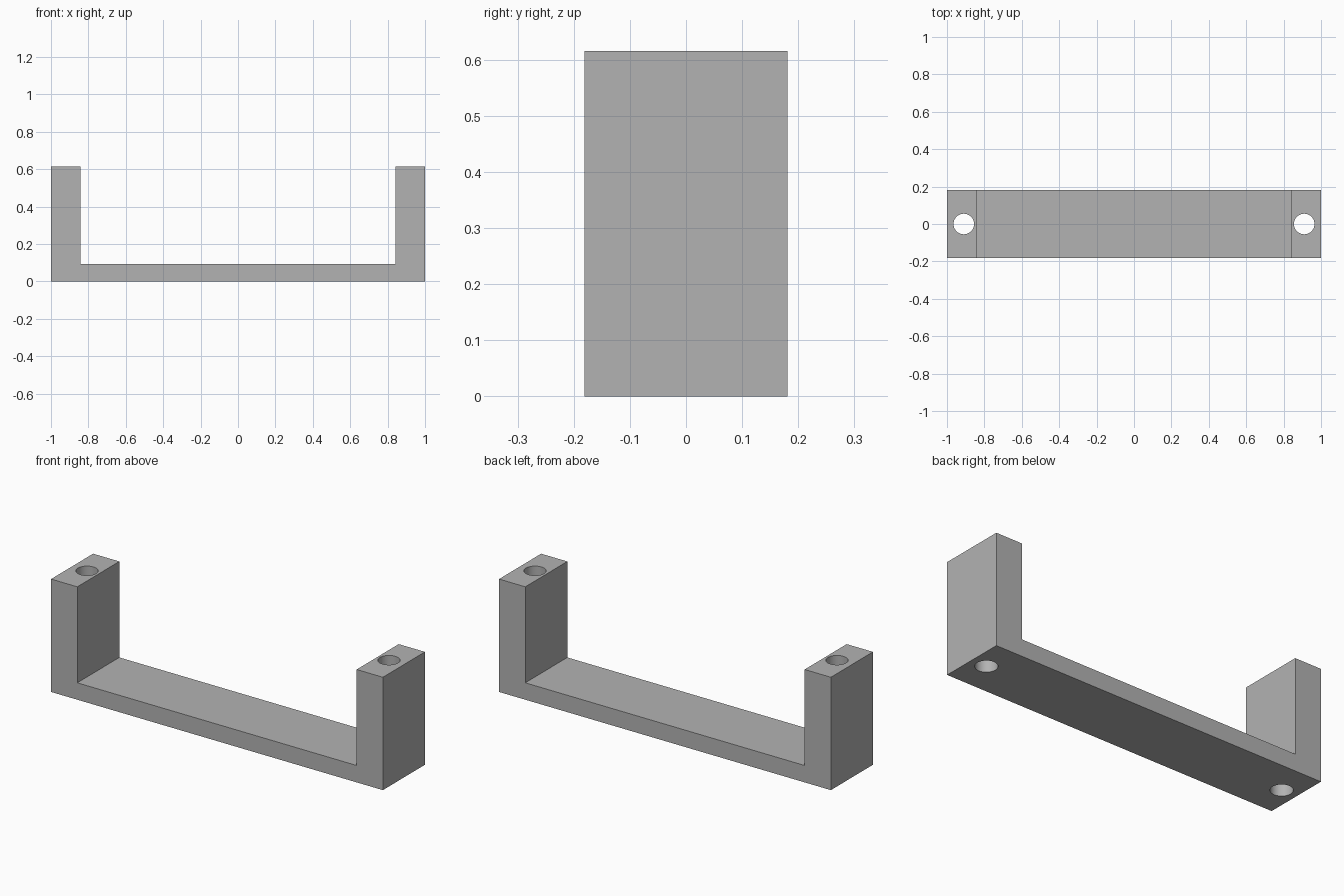
import bpy
import bmesh
import math

cube = bpy.data.objects.get("Cube")
if cube:
    bpy.data.objects.remove(cube, do_unlink=True)

HALF_LENGTH, HALF_DEPTH, HEIGHT = 1.0, 0.181, 0.615
INNER, BASE = 0.842, 0.092
HOLE_X, HOLE_RADIUS = 0.91, 0.055

grey = bpy.data.materials.new("plain grey")
grey.use_nodes = True
colour = (0.45, 0.45, 0.45, 1)
grey.diffuse_color = colour
grey.node_tree.nodes["Principled BSDF"].inputs["Base Color"].default_value = colour

# U-shaped bracket: half profile mirrored, then extruded front to back
half = [(HALF_LENGTH, 0), (HALF_LENGTH, HEIGHT), (INNER, HEIGHT), (INNER, BASE)]
profile = half + [(-x, z) for x, z in reversed(half)]
bm = bmesh.new()
face = bm.faces.new([bm.verts.new((x, -HALF_DEPTH, z)) for x, z in profile])
extruded = bmesh.ops.extrude_face_region(bm, geom=[face])["geom"]
moved = [v for v in extruded if isinstance(v, bmesh.types.BMVert)]
bmesh.ops.translate(bm, verts=moved, vec=(0, 2 * HALF_DEPTH, 0))
bmesh.ops.recalc_face_normals(bm, faces=bm.faces)
mesh = bpy.data.meshes.new("bracket")
bm.to_mesh(mesh)
bm.free()
mesh.materials.append(grey)
bracket = bpy.data.objects.new("bracket", mesh)
bpy.context.collection.objects.link(bracket)

# Screw holes running the full height of both posts
cutters = []
for side in (-1, 1):
    bpy.ops.mesh.primitive_cylinder_add(vertices=48, radius=HOLE_RADIUS, depth=2 * HEIGHT,
                                        location=(side * HOLE_X, 0, HEIGHT / 2))
    cutter = bpy.context.object
    cutter.name = "hole_cutter"
    cutter.hide_render = True
    cutter.data.materials.append(grey)
    cutters.append(cutter)
    hole = bracket.modifiers.new("screw hole", 'BOOLEAN')
    hole.operation = 'DIFFERENCE'
    hole.solver = 'EXACT'
    hole.object = cutter

bpy.ops.object.select_all(action='DESELECT')
bracket.select_set(True)
bpy.context.view_layer.objects.active = bracket
for name in [m.name for m in bracket.modifiers]:
    bpy.ops.object.modifier_apply(modifier=name)
for cutter in cutters:
    bpy.data.objects.remove(cutter, do_unlink=True)
bpy.ops.object.shade_smooth_by_angle(angle=math.radians(30))
